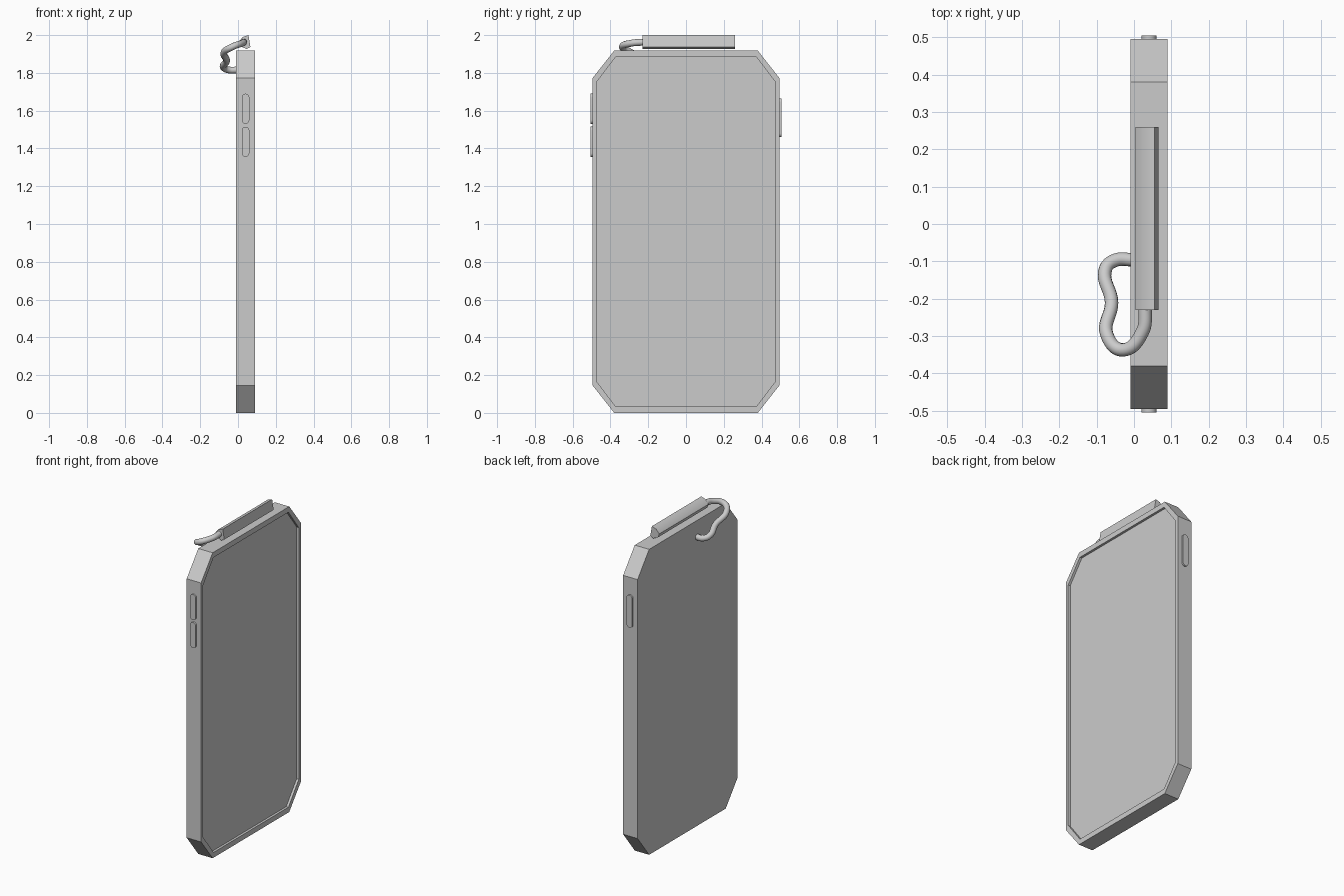
import bpy, bmesh, math
from mathutils import Vector

if "Cube" in bpy.data.objects:
    bpy.data.objects.remove(bpy.data.objects["Cube"])


def new_object(name, bm):
    bmesh.ops.recalc_face_normals(bm, faces=bm.faces)
    mesh = bpy.data.meshes.new(name)
    bm.to_mesh(mesh)
    bm.free()
    obj = bpy.data.objects.new(name, mesh)
    bpy.context.collection.objects.link(obj)
    return obj


def extrude_profile(bm, points, offset):
    """Fill a closed profile, extrude it, and return the far cap."""
    face = bm.faces.new([bm.verts.new(p) for p in points])
    geom = bmesh.ops.extrude_face_region(bm, geom=[face], use_keep_orig=True)["geom"]
    bmesh.ops.translate(bm, vec=offset, verts=[g for g in geom if isinstance(g, bmesh.types.BMVert)])
    return next(g for g in geom if isinstance(g, bmesh.types.BMFace))


def octagon(x, half_y, half_z, cut_y, cut_z, mid_z=0.959):
    return [(x, y, mid_z + z) for y, z in (
        (-cut_y, -half_z), (cut_y, -half_z), (half_y, -cut_z), (half_y, cut_z),
        (cut_y, half_z), (-cut_y, half_z), (-half_y, cut_z), (-half_y, -cut_z))]


def smooth(obj, angle=35):
    bpy.ops.object.select_all(action='DESELECT')
    obj.select_set(True)
    bpy.context.view_layer.objects.active = obj
    bpy.ops.object.shade_smooth_by_angle(angle=math.radians(angle))


# Phone body: chamfered slab with a recessed screen on the +x side
bm = bmesh.new()
screen = extrude_profile(bm, octagon(-0.01, 0.495, 0.959, 0.38, 0.813), (0.1, 0, 0))
inner = octagon(0.09, 0.475, 0.926, 0.372, 0.79)
bmesh.ops.inset_region(bm, faces=[screen], thickness=0.02)
for v, p in zip(screen.verts, sorted(inner, key=lambda p: 0)):
    v.co = min(inner, key=lambda q: (Vector(q) - v.co).length)
geom = bmesh.ops.extrude_face_region(bm, geom=[screen])["geom"]
bmesh.ops.translate(bm, vec=(-0.015, 0, 0), verts=[g for g in geom if isinstance(g, bmesh.types.BMVert)])
if screen.is_valid:
    bm.faces.remove(screen)
new_object("phone_body", bm)


# Side buttons: pill shapes
def button(name, side, z0, z1, r=0.02, steps=10):
    pts = []
    for zc, start in ((z1 - r, 0), (z0 + r, math.pi)):
        for i in range(steps + 1):
            a = start + math.pi * i / steps
            pts.append((0.04 + r * math.cos(a), side * 0.485, zc + r * math.sin(a)))
    bm = bmesh.new()
    extrude_profile(bm, pts, (0, side * 0.02, 0))
    smooth(new_object(name, bm))


button("volume_up_button", -1, 1.53, 1.69)
button("volume_down_button", -1, 1.355, 1.515)
button("power_button", 1, 1.46, 1.665)

# Bar lying above the top edge
section = [(0.055, 2.0), (0.066, 1.937), (0.045, 1.926), (0.012, 1.942), (0.004, 1.965), (0.025, 1.99)]
bm = bmesh.new()
extrude_profile(bm, [(x, -0.23, z) for x, z in section], (0, 0.49, 0))
smooth(new_object("top_bar", bm), 40)

# Cord from the bar to the back of the body
path = [(0.031, -0.22, 1.963), (0.022, -0.29, 1.957), (-0.03, -0.337, 1.938), (-0.073, -0.295, 1.91),
        (-0.06, -0.21, 1.865), (-0.076, -0.12, 1.828), (-0.05, -0.097, 1.816), (0.0, -0.096, 1.815)]
curve = bpy.data.curves.new("cord", 'CURVE')
curve.dimensions = '3D'
curve.bevel_depth = 0.018
curve.bevel_resolution = 4
curve.use_fill_caps = True
spline = curve.splines.new('BEZIER')
spline.resolution_u = 10
spline.bezier_points.add(len(path) - 1)
for bp, p in zip(spline.bezier_points, path):
    bp.co = p
    bp.handle_left_type = bp.handle_right_type = 'AUTO'
cord = bpy.data.objects.new("cord", curve)
bpy.context.collection.objects.link(cord)
